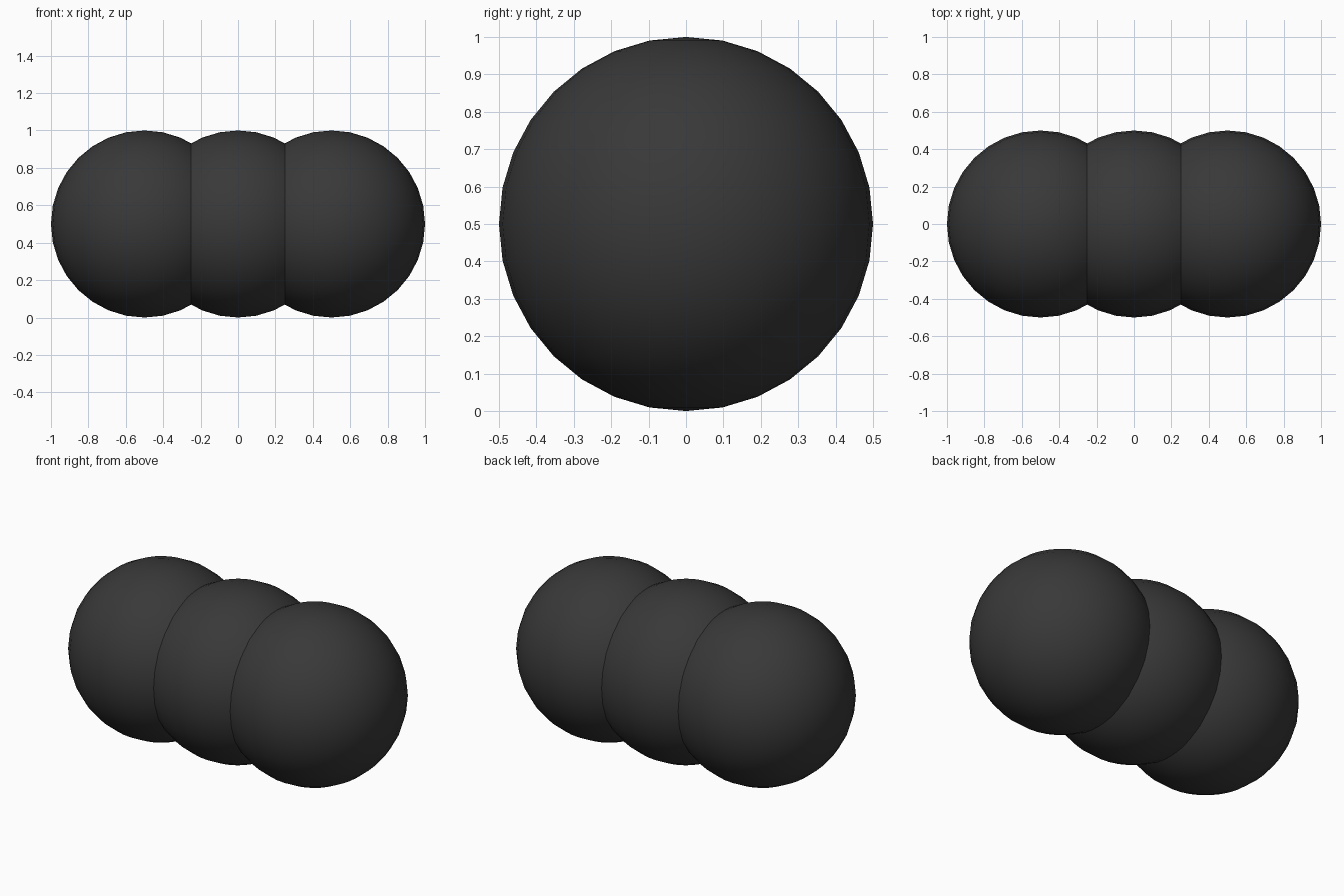
import bpy

if "Cube" in bpy.data.objects:
    bpy.data.objects.remove(bpy.data.objects["Cube"])

# Dark charcoal finish
charcoal = bpy.data.materials.new("charcoal")
charcoal.diffuse_color = (0.04, 0.04, 0.04, 1)
charcoal.use_nodes = True
charcoal.node_tree.nodes["Principled BSDF"].inputs["Base Color"].default_value = charcoal.diffuse_color


def ball(name, x):
    bpy.ops.mesh.primitive_uv_sphere_add(segments=32, ring_count=16, radius=0.5,
                                         location=(x, 0, 0.5))
    obj = bpy.context.object
    obj.name = name
    obj.data.materials.append(charcoal)
    bpy.ops.object.shade_smooth()


# Row of three overlapping balls
for name, x in (("left_ball", -0.5), ("middle_ball", 0), ("right_ball", 0.5)):
    ball(name, x)
